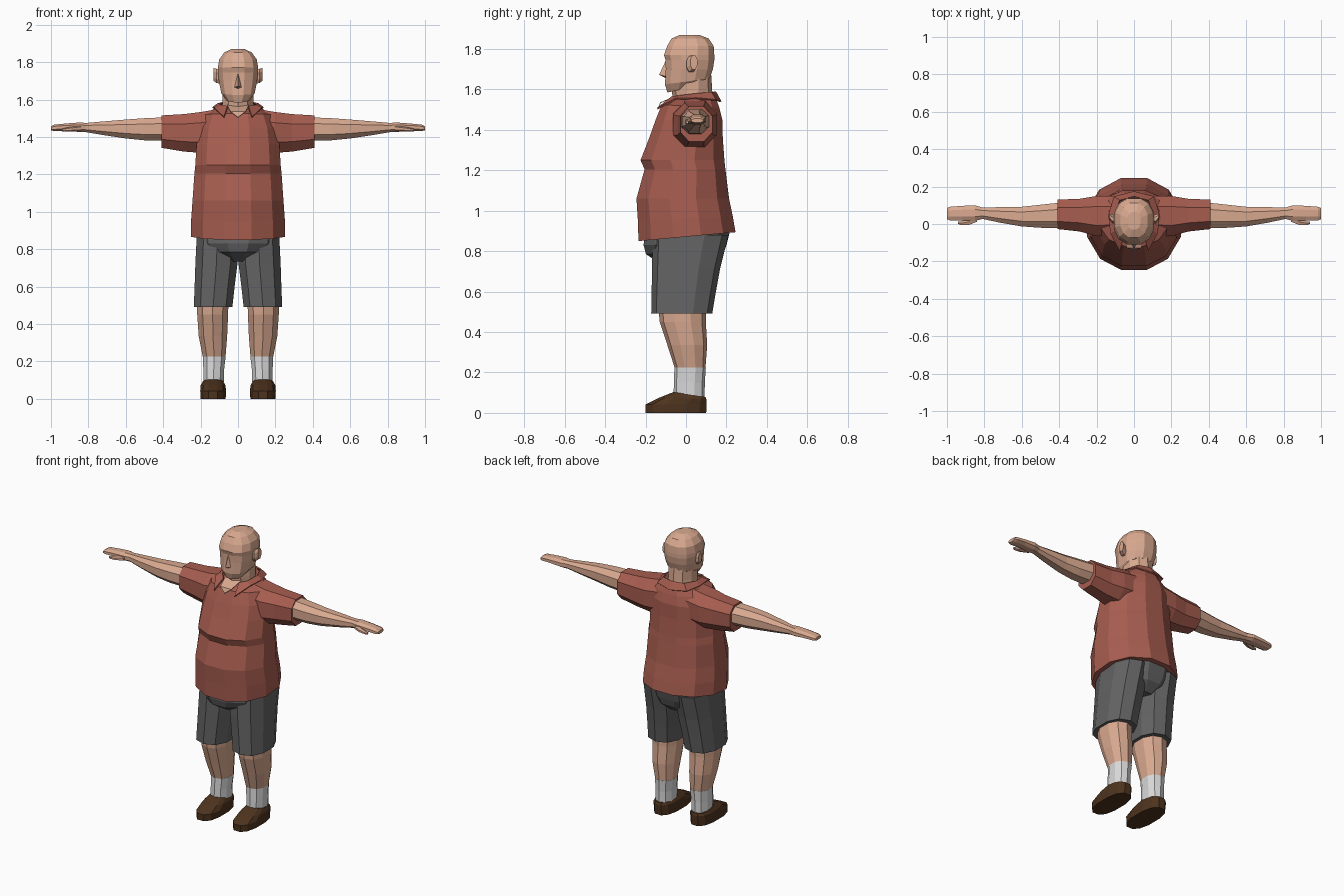
import bpy, bmesh, math


def material(name, rgb):
    m = bpy.data.materials.new(name)
    m.diffuse_color = (*rgb, 1)
    return m


SKIN = material("skin", (0.70, 0.40, 0.28))
SHIRT = material("red_shirt", (0.39, 0.11, 0.08))
SHORTS = material("grey_shorts", (0.125, 0.125, 0.125))
SOCK = material("white_sock", (0.70, 0.70, 0.70))
SHOE = material("brown_shoe", (0.075, 0.033, 0.013))


def finish(name, bm, mat, mirror=False, thick=0):
    bmesh.ops.recalc_face_normals(bm, faces=bm.faces)
    me = bpy.data.meshes.new(name)
    bm.to_mesh(me)
    bm.free()
    me.materials.append(mat)
    ob = bpy.data.objects.new(name, me)
    bpy.context.collection.objects.link(ob)
    if mirror:
        ob.modifiers.new("Mirror", "MIRROR")
    if thick:
        s = ob.modifiers.new("Solidify", "SOLIDIFY")
        s.thickness = thick
        s.offset = 0
    return ob


def loft(name, rings, mat, n=10, p=1.0, axis="z", mirror=False):
    """Join rings (t, a0, a1, b0, b1[, tilt]); a, b are x, y (axis z) or y, z (axis x)."""
    angles = [2 * math.pi * (i + 0.5) / n for i in range(n)]
    power = lambda v: math.copysign(abs(v) ** p, v) if abs(v) > 1e-6 else 0
    unit = [(power(math.cos(a)), power(math.sin(a))) for a in angles]
    ma, mb = max(u[0] for u in unit), max(u[1] for u in unit)
    bm = bmesh.new()
    loops = []
    for t, a0, a1, b0, b1, *tilt in rings:
        loop = []
        for u, v in unit:
            u, v = u / ma, v / mb
            a = (a0 + a1) / 2 + u * (a1 - a0) / 2
            b = (b0 + b1) / 2 + v * (b1 - b0) / 2
            s = t + (tilt[0] * v if tilt else 0)
            loop.append(bm.verts.new((a, b, s) if axis == "z" else (s, a, b)))
        loops.append(loop)
    for lo, hi in zip(loops, loops[1:]):
        for i in range(n):
            j = (i + 1) % n
            bm.faces.new((lo[i], lo[j], hi[j], hi[i]))
    bm.faces.new(loops[0])
    bm.faces.new(loops[-1])
    return finish(name, bm, mat, mirror)


def sheet(name, verts, faces, mat, **kw):
    bm = bmesh.new()
    vs = [bm.verts.new(v) for v in verts]
    for f in faces:
        bm.faces.new([vs[i] for i in f])
    return finish(name, bm, mat, **kw)


# Shirt body: (z, half width, front y, back y, tilt of the ring)
body = [(0.872, 0.25, -0.235, 0.245, 0.022), (0.96, 0.25, -0.238, 0.232, 0.01),
        (1.06, 0.243, -0.245, 0.213, 0), (1.205, 0.233, -0.205, 0.195, 0),
        (1.25, 0.228, -0.225, 0.19, 0), (1.36, 0.222, -0.182, 0.182, 0),
        (1.45, 0.21, -0.15, 0.18, 0), (1.517, 0.18, -0.12, 0.165, -0.008),
        (1.565, 0.10, -0.055, 0.14, 0.015)]
loft("shirt_body", [(z, -w, w, f, b, t) for z, w, f, b, t in body], SHIRT, 12, 0.95)

# Sleeves
loft("sleeve", [(0.10, -0.06, 0.15, 1.32, 1.55), (0.20, -0.065, 0.15, 1.315, 1.533),
                (0.29, -0.04, 0.135, 1.322, 1.522), (0.41, -0.027, 0.13, 1.342, 1.515)],
     SHIRT, 8, 0.85, "x", True)

# Collar with two points, and the bare skin in its opening
top = [(0, 0.145, 1.588), (0.075, 0.125, 1.585), (0.105, 0.05, 1.578),
       (0.09, -0.03, 1.568), (0.055, -0.07, 1.562)]
low = [(0, 0.172, 1.54), (0.105, 0.145, 1.548), (0.135, 0.05, 1.556),
       (0.125, -0.05, 1.553), (0.075, -0.142, 1.505)]
sheet("collar", top + low, [(i, i + 1, i + 6, i + 5) for i in range(4)], SHIRT,
      mirror=True, thick=0.008)
sheet("neck_opening", [(0.06, -0.03, 1.575), (-0.06, -0.03, 1.575), (-0.04, -0.126, 1.535),
                       (0, -0.138, 1.505), (0.04, -0.126, 1.535)],
      [(0, 1, 2, 4), (2, 3, 4)], SKIN, thick=0.004)

# Neck and head
loft("neck", [(1.52, -0.088, 0.088, -0.06, 0.135), (1.59, -0.083, 0.083, -0.07, 0.13),
              (1.67, -0.085, 0.085, -0.06, 0.125)], SKIN, 10)
skull = [(1.603, 0.062, -0.092, 0.07, 0.018), (1.64, 0.09, -0.104, 0.118, 0.015),
         (1.70, 0.102, -0.10, 0.133, 0), (1.745, 0.107, -0.101, 0.14, 0),
         (1.77, 0.108, -0.109, 0.14, 0), (1.815, 0.10, -0.093, 0.137, 0),
         (1.852, 0.073, -0.072, 0.112, 0), (1.87, 0.035, -0.03, 0.065, 0)]
loft("head", [(z, -w, w, f, b, t) for z, w, f, b, t in skull], SKIN, 12, 0.85)
sheet("nose", [(0, -0.097, 1.75), (0, -0.133, 1.672), (0.021, -0.097, 1.665),
               (-0.021, -0.097, 1.665), (0, -0.097, 1.655)],
      [(0, 1, 2), (0, 3, 1), (1, 4, 2), (1, 3, 4)], SKIN)
loft("ear", [(0.09, 0.0, 0.045, 1.685, 1.755), (0.115, 0.003, 0.05, 1.688, 1.765),
             (0.13, 0.022, 0.056, 1.70, 1.768)], SKIN, 8, 0.9, "x", True)

# Arms ending in flat hands
loft("arm_and_hand", [(0.36, -0.022, 0.118, 1.38, 1.506), (0.50, -0.02, 0.103, 1.382, 1.5),
                      (0.60, -0.013, 0.092, 1.392, 1.493), (0.72, 0.008, 0.09, 1.41, 1.483),
                      (0.81, 0.027, 0.088, 1.425, 1.475), (0.85, 0.017, 0.1, 1.427, 1.477),
                      (0.92, 0.018, 0.097, 1.432, 1.472), (0.985, 0.02, 0.092, 1.432, 1.465),
                      (1.0, 0.026, 0.085, 1.436, 1.456)], SKIN, 8, 0.85, "x", True)
loft("thumb", [(0.84, 0.012, 0.05, 1.43, 1.462), (0.885, -0.006, 0.03, 1.43, 1.455),
               (0.925, -0.006, 0.014, 1.428, 1.448), (0.94, 0.0, 0.012, 1.43, 1.445)],
     SKIN, 6, 1, "x", True)

# Shorts: seat and two wide legs
loft("shorts_seat", [(0.735, -0.07, 0.07, -0.12, 0.13), (0.785, -0.17, 0.17, -0.198, 0.185),
                     (0.83, -0.215, 0.215, -0.21, 0.20), (0.91, -0.225, 0.225, -0.20, 0.22)],
     SHORTS, 12)
loft("shorts_leg", [(0.492, 0.03, 0.236, -0.172, 0.13), (0.60, 0.018, 0.232, -0.17, 0.148),
                    (0.72, 0.003, 0.228, -0.168, 0.17), (0.88, 0.0, 0.22, -0.165, 0.21)],
     SHORTS, 10, 0.85, mirror=True)

# Legs, socks and shoes
loft("leg", [(0.22, 0.067, 0.187, -0.055, 0.096), (0.335, 0.058, 0.21, -0.092, 0.105),
             (0.45, 0.053, 0.218, -0.13, 0.098), (0.55, 0.05, 0.22, -0.14, 0.10)],
     SKIN, 10, 0.9, mirror=True)
loft("sock", [(0.05, 0.077, 0.185, -0.062, 0.092), (0.15, 0.075, 0.185, -0.06, 0.093),
              (0.225, 0.066, 0.188, -0.057, 0.098)], SOCK, 10, 0.9, mirror=True)
loft("shoe", [(0.0, 0.066, 0.2, -0.2, 0.1), (0.042, 0.064, 0.202, -0.2, 0.102),
              (0.07, 0.067, 0.2, -0.135, 0.102, -0.004),
              (0.091, 0.08, 0.187, -0.062, 0.096, -0.012)], SHOE, 12, 0.8, mirror=True)
